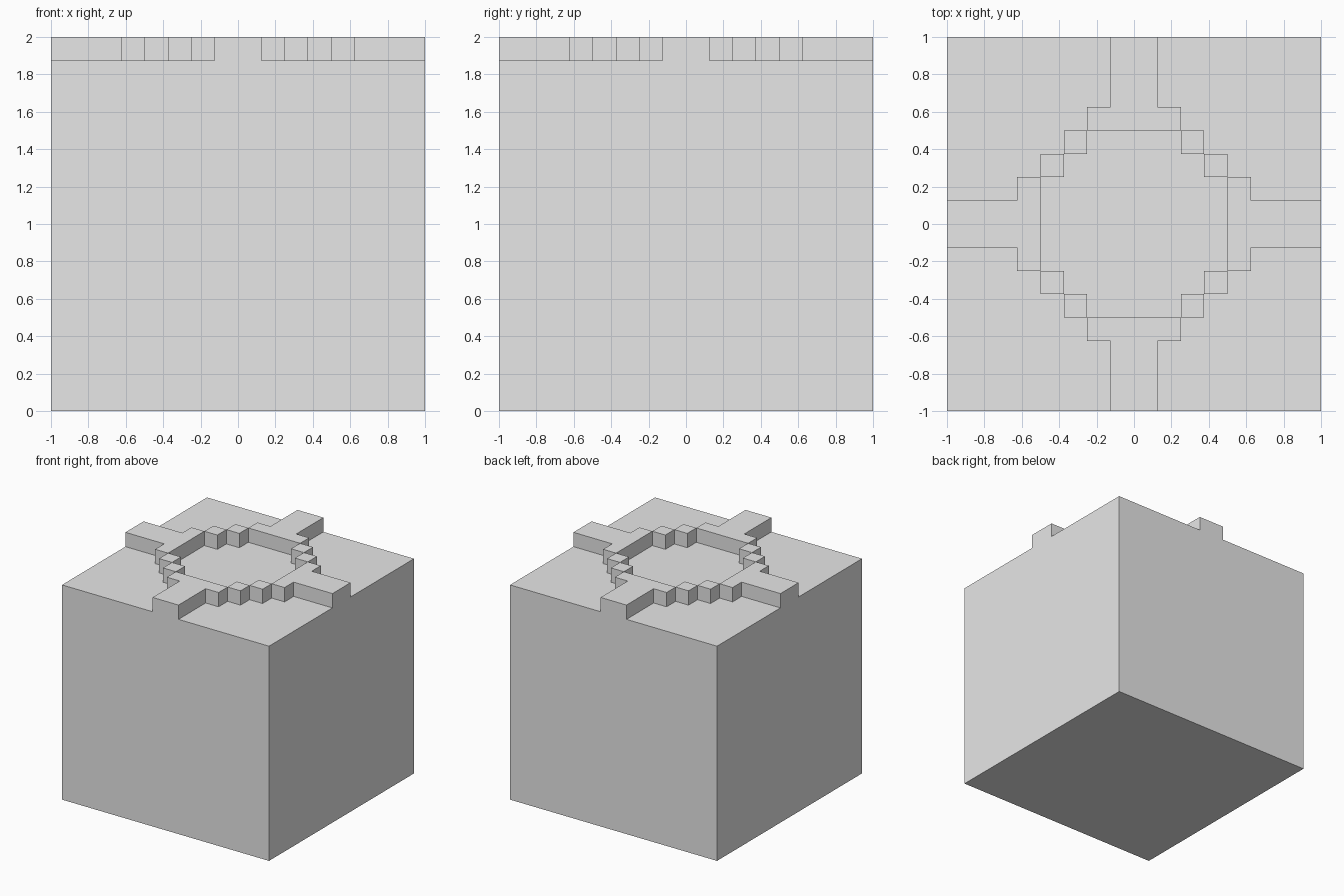
import bpy
import bmesh
from mathutils import Vector

CELLS = 16
CELL = 2 / CELLS
BASE_TOP = 2 - CELL

default_cube = bpy.data.objects.get("Cube")
if default_cube:
    bpy.data.objects.remove(default_cube, do_unlink=True)

# Single plain grey
grey = bpy.data.materials.new("plain grey")
grey.use_nodes = True
colour = (0.8, 0.8, 0.8, 1)
grey.diffuse_color = colour
grey.node_tree.nodes["Principled BSDF"].inputs["Base Color"].default_value = colour


def is_raised(face):
    """Stepped ring with four arms, ruled by cell distance from the centre."""
    c = face.calc_center_median()
    near, far = sorted((int(abs(c.x) / CELL), int(abs(c.y) / CELL)))
    arm = near == 0 and far >= 4
    ring = (near, far) in ((1, 4), (2, 3))
    return arm or ring


bm = bmesh.new()

# Block: gridded top, walls pulled down from its border, closed bottom
bmesh.ops.create_grid(bm, x_segments=CELLS, y_segments=CELLS, size=1)
bmesh.ops.translate(bm, verts=bm.verts[:], vec=(0, 0, BASE_TOP))
top_faces = bm.faces[:]
border = [e for e in bm.edges if e.is_boundary]
walls = bmesh.ops.extrude_edge_only(bm, edges=border)["geom"]
lower_verts = [g for g in walls if isinstance(g, bmesh.types.BMVert)]
bmesh.ops.translate(bm, verts=lower_verts, vec=Vector((0, 0, -BASE_TOP)))
bmesh.ops.holes_fill(bm, edges=[e for e in bm.edges if e.is_boundary], sides=0)
bmesh.ops.recalc_face_normals(bm, faces=bm.faces[:])

# Raised ring and arms
raised = [f for f in top_faces if is_raised(f)]
lifted = bmesh.ops.extrude_face_region(bm, geom=raised)["geom"]
lifted_verts = [g for g in lifted if isinstance(g, bmesh.types.BMVert)]
bmesh.ops.translate(bm, verts=lifted_verts, vec=(0, 0, CELL))
leftover = [f for f in raised if f.is_valid]
if leftover:
    bmesh.ops.delete(bm, geom=leftover, context="FACES")

mesh = bpy.data.meshes.new("block_with_raised_ring")
bm.to_mesh(mesh)
bm.free()
mesh.materials.append(grey)
block = bpy.data.objects.new("block_with_raised_ring", mesh)
bpy.context.collection.objects.link(block)
